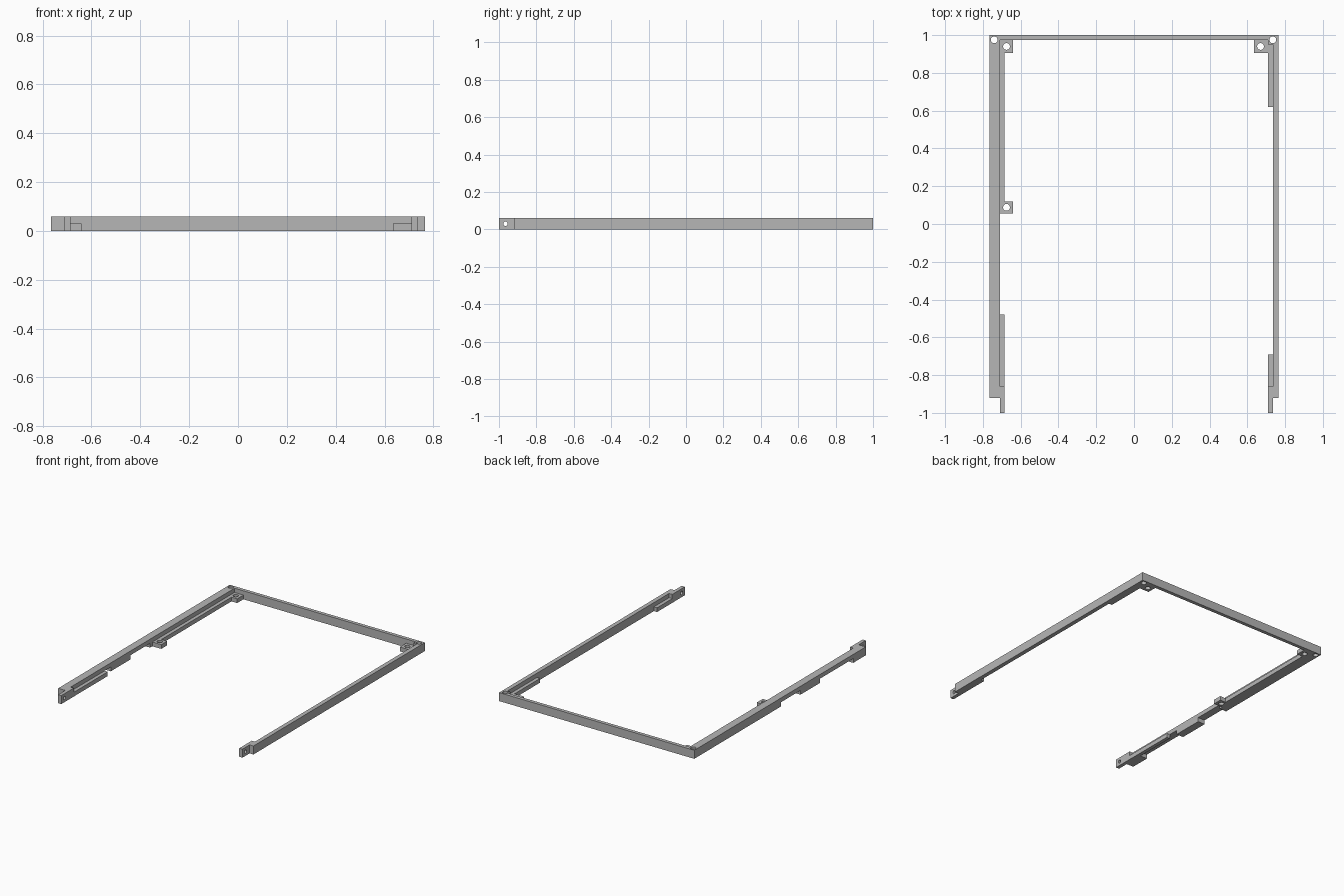
import bpy
import bmesh
from math import radians
from mathutils import Matrix, Vector

cube = bpy.data.objects.get("Cube")
if cube:
    bpy.data.objects.remove(cube, do_unlink=True)

GREY = (0.47, 0.47, 0.47, 1)
grey = bpy.data.materials.new("plain grey")
grey.use_nodes = True
grey.diffuse_color = GREY
grey.node_tree.nodes["Principled BSDF"].inputs["Base Color"].default_value = GREY

TOP, LOW = 0.06, 0.03      # full rail height, ledge height
FRONT, BACK = -0.92, 1.0   # rail ends
cutters = []


def make(name, bm):
    mesh = bpy.data.meshes.new(name)
    bm.to_mesh(mesh)
    bm.free()
    mesh.materials.append(grey)
    obj = bpy.data.objects.new(name, mesh)
    bpy.context.collection.objects.link(obj)
    return obj


def box(name, x, y, z):
    bm = bmesh.new()
    size = Vector((x[1] - x[0], y[1] - y[0], z[1] - z[0]))
    centre = Vector((sum(x), sum(y), sum(z))) / 2
    bmesh.ops.create_cube(bm, size=1, matrix=Matrix.Translation(centre) @ Matrix.Diagonal(size).to_4x4())
    return make(name, bm)


def drill(centre, radius, sideways=False):
    turn = Matrix.Rotation(radians(90), 4, "Y") if sideways else Matrix()
    bm = bmesh.new()
    bmesh.ops.create_cone(bm, cap_ends=True, segments=24, radius1=radius, radius2=radius,
                          depth=0.2, matrix=Matrix.Translation(centre) @ turn)
    cutters.append(make("hole_cutter", bm))


def cut(obj, tools):
    for tool in tools:
        mod = obj.modifiers.new("cut", "BOOLEAN")
        mod.operation = "DIFFERENCE"
        mod.solver = "EXACT"
        mod.object = tool
    graph = bpy.context.evaluated_depsgraph_get()
    mesh = bpy.data.meshes.new_from_object(obj.evaluated_get(graph))
    obj.modifiers.clear()
    obj.data = mesh


# Frame: wide right rail, thin left rail, back bar
right_rail = box("right_rail", (-0.765, -0.71), (FRONT, BACK), (0, TOP))
left_rail = box("left_rail", (0.735, 0.765), (FRONT, BACK), (0, TOP))
box("back_bar", (-0.71, 0.735), (0.975, BACK), (0, TOP))
left_post = box("left_corner_post", (0.71, 0.735), (0.95, 0.975), (0, TOP))
back_bar = bpy.data.objects["back_bar"]

# Low ledges along the inside of the rails
box("right_back_ledge", (-0.71, -0.685), (0.12, 0.905), (0, LOW))
box("right_front_ledge", (-0.71, -0.685), (-0.86, -0.48), (0, LOW))
box("left_back_ledge", (0.71, 0.735), (0.62, 0.905), (0, LOW))
box("left_front_ledge", (0.71, 0.735), (-0.86, -0.69), (0, LOW))

# Screw tabs
tabs = [
    box("right_back_tab", (-0.71, -0.64), (0.905, 0.975), (0, LOW)),
    box("right_middle_tab", (-0.71, -0.64), (0.055, 0.12), (0, LOW)),
    box("left_back_tab", (0.635, 0.71), (0.905, 0.975), (0, LOW)),
]
box("left_tab_root", (0.71, 0.735), (0.905, 0.95), (0, LOW))

# Front lugs with a sideways hole
lugs = [
    box("right_front_lug", (-0.71, -0.685), (-1, -0.86), (0, TOP)),
    box("left_front_lug", (0.71, 0.735), (-1, -0.86), (0, TOP)),
]

# Holes
for x, y in ((-0.675, 0.94), (-0.675, 0.088), (0.67, 0.94), (-0.74, 0.975), (0.735, 0.975)):
    drill((x, y, LOW), 0.018)
for x in (-0.7, 0.72):
    drill((x, -0.965, LOW), 0.012, sideways=True)

# Openings under the right rail
notches = [box("notch_cutter", (-0.8, -0.7), span, (-0.05, LOW))
           for span in ((-0.19, 0.03), (-0.78, -0.41))]

cut(right_rail, [cutters[3]] + notches)
for part in (left_rail, back_bar, left_post):
    cut(part, [cutters[4]])
for tab, tool in zip(tabs, cutters):
    cut(tab, [tool])
for lug, tool in zip(lugs, cutters[5:]):
    cut(lug, [tool])

for tool in cutters + notches:
    bpy.data.objects.remove(tool, do_unlink=True)
